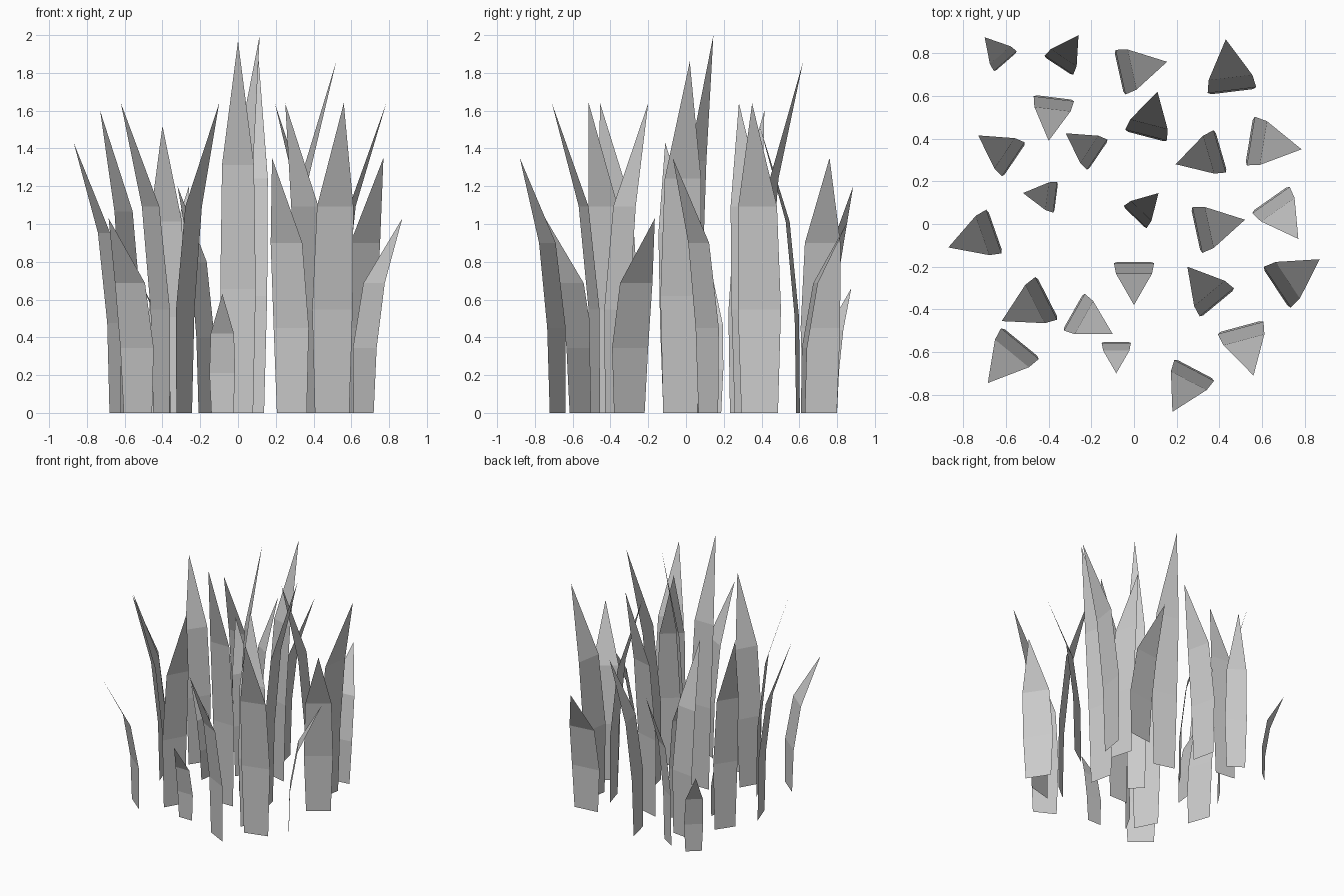
import bpy
from mathutils import Vector

# Each blade: root x, y, tip x, y, height
BLADES = [
    # back rows
    (-0.60, 0.76, -0.70, 0.875, 0.66), (-0.355, 0.74, -0.26, 0.885, 1.20),
    (-0.07, 0.71, 0.155, 0.76, 1.35), (0.46, 0.62, 0.43, 0.865, 1.03),
    (-0.375, 0.593, -0.40, 0.39, 1.52), (0.055, 0.41, 0.11, 0.62, 1.86),
    (-0.56, 0.30, -0.73, 0.415, 1.60), (-0.168, 0.322, -0.32, 0.425, 1.20),
    (0.54, 0.39, 0.785, 0.35, 1.64), (0.408, 0.342, 0.195, 0.28, 1.64),
    # middle rows
    (-0.365, 0.125, -0.52, 0.145, 0.70), (0.003, 0.03, 0.115, 0.145, 2.00),
    (0.29, -0.03, 0.52, 0.02, 1.86), (0.638, 0.118, 0.77, -0.07, 1.35),
    (-0.65, -0.033, -0.87, -0.11, 1.43), (0.0, -0.178, 0.0, -0.38, 1.97),
    # front rows
    (-0.405, -0.345, -0.62, -0.455, 1.64), (-0.285, -0.41, -0.10, -0.515, 1.64),
    (-0.083, -0.553, -0.083, -0.70, 0.63), (0.392, -0.372, 0.25, -0.20, 1.64),
    (0.665, -0.30, 0.87, -0.165, 1.03), (0.498, -0.48, 0.56, -0.71, 1.64),
    (-0.53, -0.555, -0.685, -0.745, 1.03), (0.285, -0.68, 0.18, -0.88, 1.35),
]

# Height fraction, bend fraction, width fraction of the blade profile
PROFILE = [(0, 0, 0.85), (1 / 3, 0.03, 1.0), (2 / 3, 0.27, 0.9)]


def grass_blade(index, rx, ry, tx, ty, height):
    """Flat three-segment strip that bends from its root towards its tip."""
    root, lean = Vector((rx, ry, 0)), Vector((tx - rx, ty - ry, 0))
    half = Vector((-lean.y, lean.x, 0)) * 0.465
    verts = []
    for up, bend, width in PROFILE:
        mid = root + lean * bend + Vector((0, 0, height * up))
        verts += [mid - half * width, mid + half * width]
    verts.append(Vector((tx, ty, height)))
    faces = [(0, 1, 3, 2), (2, 3, 5, 4), (4, 5, 6)]
    mesh = bpy.data.meshes.new(f"grass_blade_{index}")
    mesh.from_pydata(verts, [], faces)
    obj = bpy.data.objects.new(mesh.name, mesh)
    bpy.context.collection.objects.link(obj)


for i, blade in enumerate(BLADES, 1):
    grass_blade(i, *blade)
